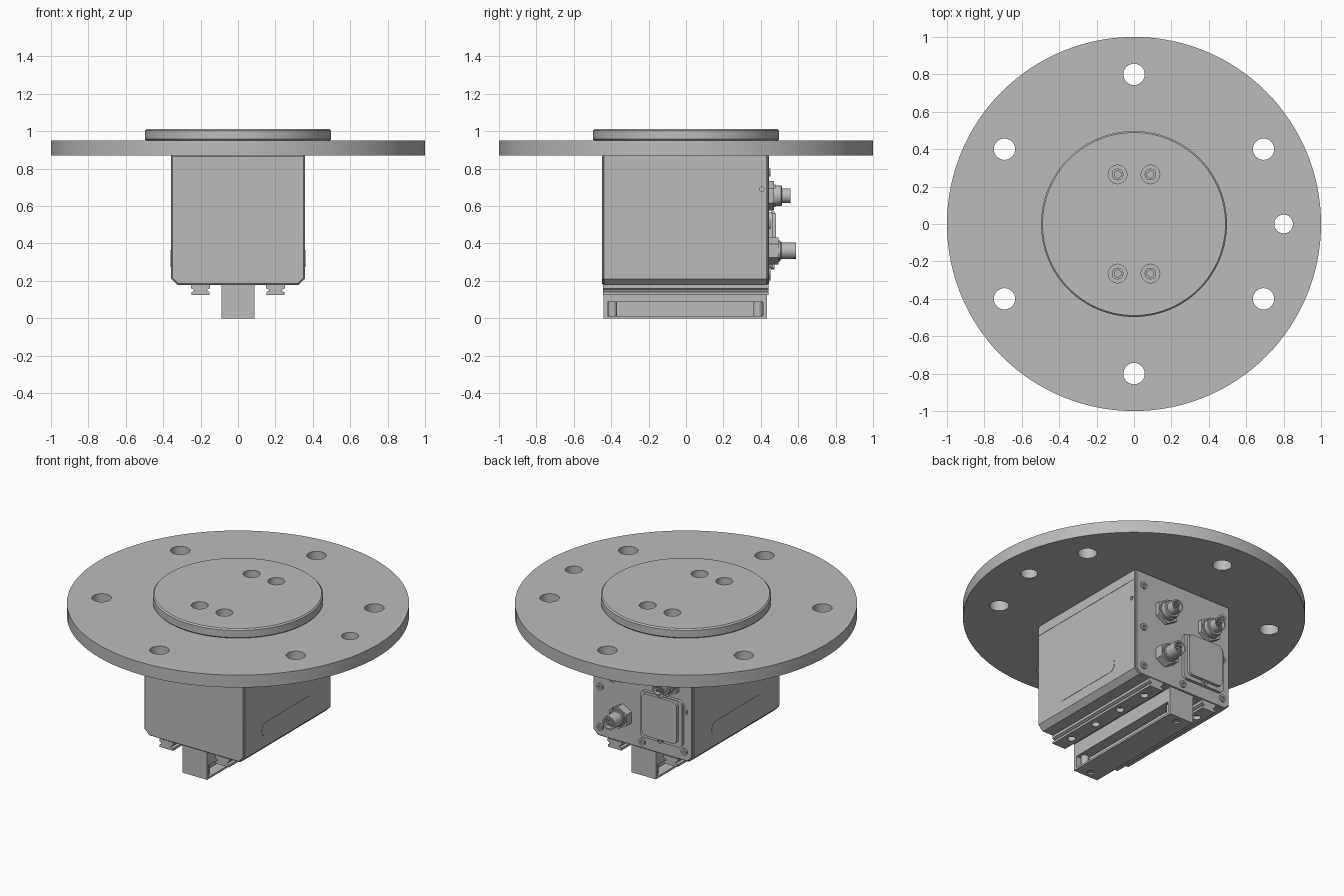
import bpy, bmesh
from math import radians, cos, sin, pi
from mathutils import Matrix, Vector

cube = bpy.data.objects.get("Cube")
if cube:
    bpy.data.objects.remove(cube, do_unlink=True)

grey = bpy.data.materials.new("machined_grey")
grey.use_nodes = True
GREY = (0.5, 0.5, 0.5, 1)
grey.diffuse_color = GREY
grey.node_tree.nodes["Principled BSDF"].inputs["Base Color"].default_value = GREY


def finish(name, bm, smooth=True):
    bmesh.ops.recalc_face_normals(bm, faces=bm.faces)
    mesh = bpy.data.meshes.new(name)
    bm.to_mesh(mesh)
    bm.free()
    mesh.materials.append(grey)
    obj = bpy.data.objects.new(name, mesh)
    bpy.context.collection.objects.link(obj)
    if smooth:
        shade(obj)
    return obj


def activate(obj):
    bpy.ops.object.select_all(action="DESELECT")
    obj.select_set(True)
    bpy.context.view_layer.objects.active = obj


def shade(obj):
    activate(obj)
    bpy.ops.object.shade_smooth_by_angle(angle=radians(30))


def box(name, x, y, z):
    bm = bmesh.new()
    bmesh.ops.create_cube(bm, size=1)
    for v in bm.verts:
        v.co = Vector([lo + (c + 0.5) * (hi - lo) for c, (lo, hi) in zip(v.co, (x, y, z))])
    return finish(name, bm, False)


def rod(name, base, r, length, axis="Z", sides=32):
    """Cylinder or prism starting at base and running along +axis."""
    bm = bmesh.new()
    bmesh.ops.create_cone(bm, cap_ends=True, segments=sides, radius1=r, radius2=r, depth=length)
    turn = {"Z": Matrix(), "Y": Matrix.Rotation(-pi / 2, 4, "X"), "X": Matrix.Rotation(pi / 2, 4, "Y")}[axis]
    bm.transform(Matrix.Translation(base) @ turn @ Matrix.Translation((0, 0, length / 2)))
    return finish(name, bm)


def extrude(name, points, start, end, axis="Y"):
    """Extrude a closed outline: (x, z) along y, or (y, z) along x."""
    bm = bmesh.new()
    place = (lambda a, b: (a, start, b)) if axis == "Y" else (lambda a, b: (start, a, b))
    face = bm.faces.new([bm.verts.new(place(a, b)) for a, b in points])
    geo = bmesh.ops.extrude_face_region(bm, geom=[face])["geom"]
    step = (0, end - start, 0) if axis == "Y" else (end - start, 0, 0)
    bmesh.ops.translate(bm, vec=step, verts=[g for g in geo if isinstance(g, bmesh.types.BMVert)])
    return finish(name, bm)


def bevel(obj, width, segments=1):
    activate(obj)
    mod = obj.modifiers.new("Bevel", "BEVEL")
    mod.width, mod.segments = width, segments
    mod.limit_method, mod.angle_limit = "ANGLE", radians(40)
    bpy.ops.object.modifier_apply(modifier=mod.name)
    shade(obj)


def cut(obj, cutters):
    for cutter in cutters:
        activate(obj)
        mod = obj.modifiers.new("Cut", "BOOLEAN")
        mod.operation, mod.solver, mod.object = "DIFFERENCE", "EXACT", cutter
        bpy.ops.object.modifier_apply(modifier=mod.name)
        bpy.data.objects.remove(cutter, do_unlink=True)
    shade(obj)


def rounded(cx, cz, hw, hh, r, n=8):
    """Rounded rectangle outline."""
    pts = []
    for q, (sx, sz) in enumerate(((1, 1), (-1, 1), (-1, -1), (1, -1))):
        for i in range(n + 1):
            a = (q + i / n) * pi / 2
            pts.append((cx + sx * (hw - r) + r * cos(a), cz + sz * (hh - r) + r * sin(a)))
    return pts


# Round mounting flange, centre disc and their bolt holes
screw_spots = [(sx * 0.088, sy * 0.265) for sx in (-1, 1) for sy in (-1, 1)]


def counterbores():
    return [rod("cutter", (x, y, 0.92), 0.05, 0.2) for x, y in screw_spots]


flange = rod("mounting_flange", (0, 0, 0.87), 1, 0.08, sides=128)
holes = [rod("cutter", (0.8 * cos(radians(a)), 0.8 * sin(radians(a)), 0.8), 0.057, 0.3)
         for a in range(30, 360, 60)]
holes.append(rod("cutter", (0.8, 0, 0.8), 0.05, 0.3))
cut(flange, holes + counterbores())

disc = rod("centre_disc", (0, 0, 0.95), 0.497, 0.062, sides=96)
bevel(disc, 0.008)
cut(disc, counterbores())

for x, y in screw_spots:
    screw = rod("disc_screw", (x, y, 0.915), 0.031, 0.05)
    cut(screw, [rod("cutter", (x, y, 0.94), 0.02, 0.05, sides=6)])


# Housing with chamfered lower edges and thin end plates
def housing_outline(w, bottom):
    c = 0.033
    return [(-w, 0.87), (-w, bottom + c), (c - w, bottom), (w - c, bottom), (w, bottom + c), (w, 0.87)]


housing = extrude("housing", housing_outline(0.358, 0.177), -0.438, 0.431)
cut(housing, [rod("cutter", (0.34, 0.405, 0.69), 0.012, 0.1, "X", 16)])
for name, y0, y1 in (("front_plate", -0.45, -0.438), ("back_plate", 0.431, 0.443)):
    plate = extrude(name, housing_outline(0.354, 0.181), y0, y1)
    bevel(plate, 0.004)

# Thin seam at the top of each side and a long rounded label plate
for name, side in (("left", 1), ("right", -1)):
    box(name + "_seam", sorted((side * 0.357, side * 0.36)), (-0.438, 0.431), (0.808, 0.812))
    extrude(name + "_label", rounded(-0.01, 0.32, 0.26, 0.045, 0.044), side * 0.357, side * 0.36, "X")

# Dovetail rails under the housing
half = [(0.05, 0.18), (0.05, 0.16), (0.035, 0.153), (0.035, 0.146), (0.048, 0.14), (0.048, 0.125)]
for name, cx in (("left_rail", 0.2), ("right_rail", -0.2)):
    outline = [(cx + w, z) for w, z in half] + [(cx - w, z) for w, z in reversed(half)]
    rail = extrude(name, outline, -0.445, 0.441)
    cut(rail, [rod("cutter", (cx, y, 0.1), 0.024, 0.05) for y in (-0.33, -0.11, 0.11, 0.33)])

# Lower bar with side pockets and a pin at each end
bar = box("lower_bar", (-0.088, 0.088), (-0.44, 0.432), (0, 0.18))
cut(bar, [box("cutter", sorted((s * 0.02, s * 0.2)), (-0.42, 0.412), (0.012, 0.088)) for s in (-1, 1)]
    + [rod("cutter", (0, y, -0.05), 0.022, 0.058) for y in (-0.393, 0.385)])
shade(bar)
for y in (-0.393, 0.385):
    for x in (-0.045, 0.045):
        rod("bar_pin", (x, y, 0.01), 0.024, 0.08)


# Round connectors on the back
def connector(name, x, z, nut_r, nut_end, body_r, body_end, tip_r, tip_end):
    rod(name + "_nut", (x, 0.44, z), nut_r, nut_end - 0.44, "Y", 6)
    rod(name + "_collar", (x, nut_end, z), body_r + 0.006, 0.008, "Y")
    body = rod(name + "_body", (x, 0.44, z), body_r, body_end - 0.44, "Y")
    bevel(body, 0.004)
    tip = rod(name + "_tip", (x, body_end - 0.03, z), tip_r, tip_end - body_end + 0.03, "Y")
    cut(tip, [rod("cutter", (x, tip_end - 0.025, z), tip_r * 0.78, 0.1, "Y")])
    for i in range(4):
        a = (i + 0.5) * pi / 2
        rod(name + "_pin", (x + 0.4 * tip_r * cos(a), tip_end - 0.03, z + 0.4 * tip_r * sin(a)),
            0.006, 0.025, "Y", 8)


connector("upper_connector", 0.135, 0.655, 0.08, 0.47, 0.055, 0.512, 0.04, 0.56)
connector("side_connector", -0.19, 0.655, 0.08, 0.47, 0.055, 0.512, 0.04, 0.56)
connector("lower_connector", 0.14, 0.36, 0.072, 0.495, 0.05, 0.51, 0.044, 0.587)

# Cover plate on the back, with its two screws
extrude("cover_base", rounded(-0.145, 0.415, 0.15, 0.15, 0.03), 0.44, 0.462)
cover = extrude("cover_plate", rounded(-0.145, 0.425, 0.125, 0.135, 0.03), 0.46, 0.482)


# Socket screws on the back
def back_screw(x, z, y, r):
    screw = rod("back_screw", (x, y - 0.01, z), r, 0.02, "Y", 24)
    cut(screw, [rod("cutter", (x, y, z), r * 0.5, 0.05, "Y", 6)])


for x in (-0.3, 0.3):
    for z in (0.24, 0.5, 0.78):
        back_screw(x, z, 0.443, 0.022)
back_screw(0, 0.225, 0.443, 0.022)
for x, z in ((-0.145, 0.278), (-0.145, 0.552)):
    back_screw(x, z, 0.464, 0.018)
